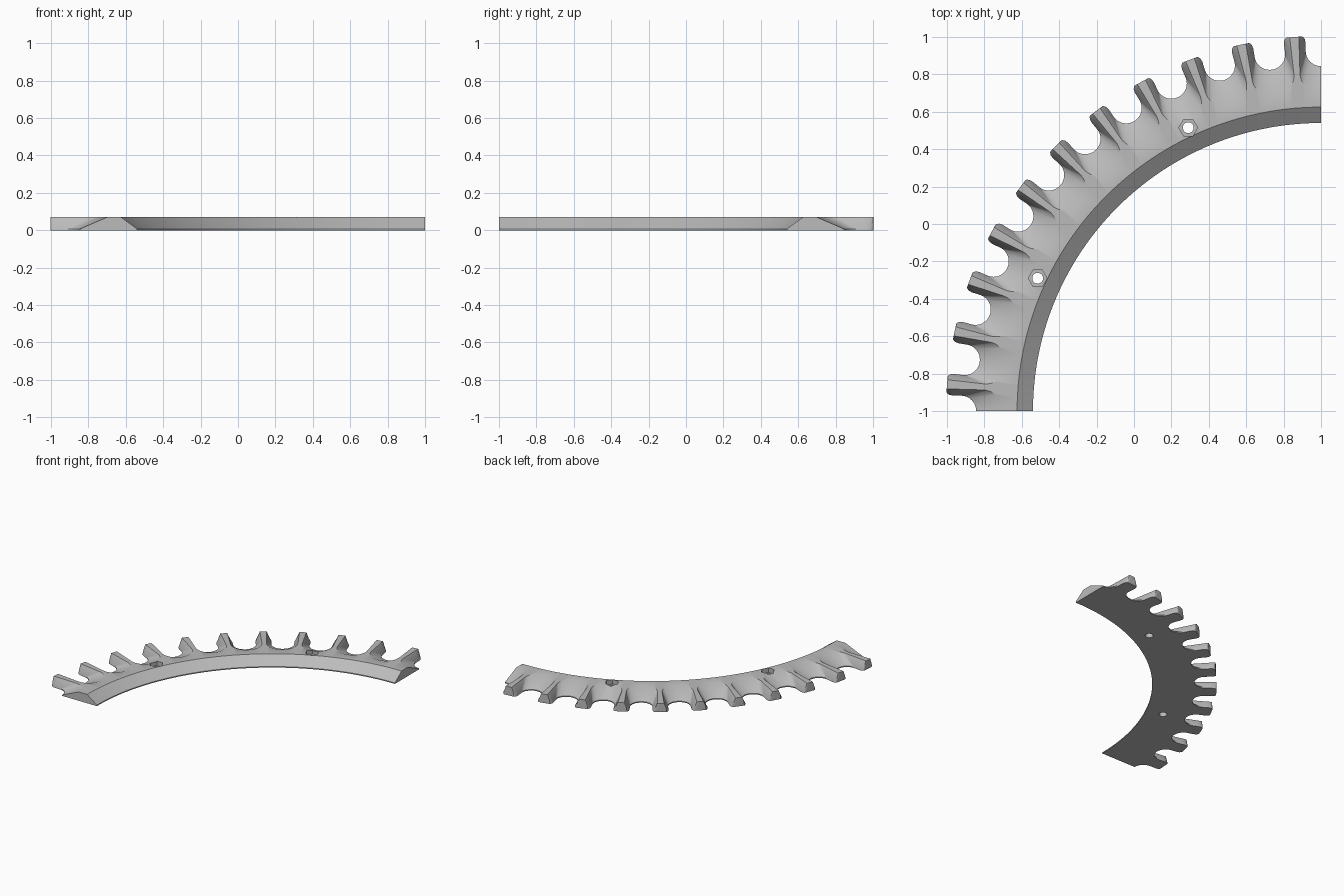
import bpy, bmesh, math

cube = bpy.data.objects.get("Cube")
if cube:
    bpy.data.objects.remove(cube, do_unlink=True)

CX, CY = 1.0, -1.0          # centre of the ring
H = 0.07                    # thickness
WALL = 0.008                # small upright edge under the slopes
TEETH = 11
PITCH = math.pi / 2 / TEETH

grey = bpy.data.materials.new("plain_grey")
grey.use_nodes = True
grey.diffuse_color = (0.5, 0.5, 0.5, 1)
grey.node_tree.nodes["Principled BSDF"].inputs["Base Color"].default_value = (0.5, 0.5, 0.5, 1)


def loft(bm, loops):
    """Skin a list of closed loops and cap both ends."""
    rows = [[bm.verts.new(p) for p in loop] for loop in loops]
    n = len(rows[0])
    for a, b in zip(rows, rows[1:]):
        for i in range(n):
            j = (i + 1) % n
            bm.faces.new((a[i], a[j], b[j], b[i]))
    bm.faces.new(rows[0][::-1])
    bm.faces.new(rows[-1])


def finish(name, bm):
    bmesh.ops.recalc_face_normals(bm, faces=bm.faces)
    mesh = bpy.data.meshes.new(name)
    bm.to_mesh(mesh)
    bm.free()
    obj = bpy.data.objects.new(name, mesh)
    obj.data.materials.append(grey)
    bpy.context.collection.objects.link(obj)
    return obj


def polar(angle, u, v):
    """Tangential u and radial v to plan x, y."""
    c, s = math.cos(angle), math.sin(angle)
    return CX + v * c - u * s, CY + v * s + u * c


# Quarter ring blank with a bevelled inner edge
profile = [(1.54, 0), (2.005, 0), (2.005, H), (1.625, H), (1.54, WALL)]
bm = bmesh.new()
STEPS = 110
loft(bm, [[(*polar(math.pi / 2 * (1 + i / STEPS), 0, r), z) for r, z in profile]
          for i in range(STEPS + 1)])
ring = finish("toothed_ring_segment", bm)


def u_shape(sides, half, centre, depth, steps=14):
    """Open-ended U: side points, then a half ellipse, mirrored."""
    right = sides + [(half * math.cos(t), centre - depth * math.sin(t))
                     for t in (math.pi / 2 * i / steps for i in range(steps + 1))]
    return right + [(-u, v) for u, v in right[-2::-1]]


# Gaps between teeth: narrow round U below, wide sloped U above
low = u_shape([(0.118, 2.05), (0.110, 2.006), (0.096, 2.0), (0.087, 1.988), (0.083, 1.97)],
              0.082, 1.925, 0.081)
high = u_shape([(0.119, 2.05), (0.118, 2.006), (0.118, 2.0), (0.118, 1.985), (0.117, 1.95)],
               0.113, 1.81, 0.11)
bm = bmesh.new()
for k in range(TEETH + 1):
    a = math.pi / 2 + k * PITCH
    loft(bm, [[(*polar(a, u, v), z) for u, v in shape]
              for shape, z in ((low, -0.03), (low, WALL), (high, H), (high, H + 0.03))])
gap_cutter = finish("gap_cutter", bm)

# Bolt holes with hexagonal pockets
bm = bmesh.new()
for x, y in ((0.29, 0.515), (-0.515, -0.29)):
    def circle(r, z, n=24):
        return [(x + r * math.cos(math.tau * i / n), y + r * math.sin(math.tau * i / n), z)
                for i in range(n)]

    def hexagon(r, z):
        pts = circle(r, z, 6)
        return [tuple(p + (q - p) * i / 4 for p, q in zip(pts[k], pts[(k + 1) % 6]))
                for k in range(6) for i in range(4)]

    loft(bm, [circle(0.029, -0.03), circle(0.029, 0.035),
              hexagon(0.05, 0.035), hexagon(0.05, H + 0.03)])
hole_cutter = finish("bolt_hole_cutter", bm)

# Cut, then bake the result
for cutter in (gap_cutter, hole_cutter):
    cutter.hide_render = True
    mod = ring.modifiers.new(cutter.name, 'BOOLEAN')
    mod.operation = 'DIFFERENCE'
    mod.solver = 'EXACT'
    mod.object = cutter
bpy.context.view_layer.update()
baked = bpy.data.meshes.new_from_object(
    ring.evaluated_get(bpy.context.evaluated_depsgraph_get()))
ring.modifiers.clear()
ring.data = baked
for cutter in (gap_cutter, hole_cutter):
    bpy.data.objects.remove(cutter, do_unlink=True)

# Smooth slopes, crisp ridges
bpy.ops.object.select_all(action='DESELECT')
ring.select_set(True)
bpy.context.view_layer.objects.active = ring
bpy.ops.object.shade_smooth_by_angle(angle=math.radians(32))
